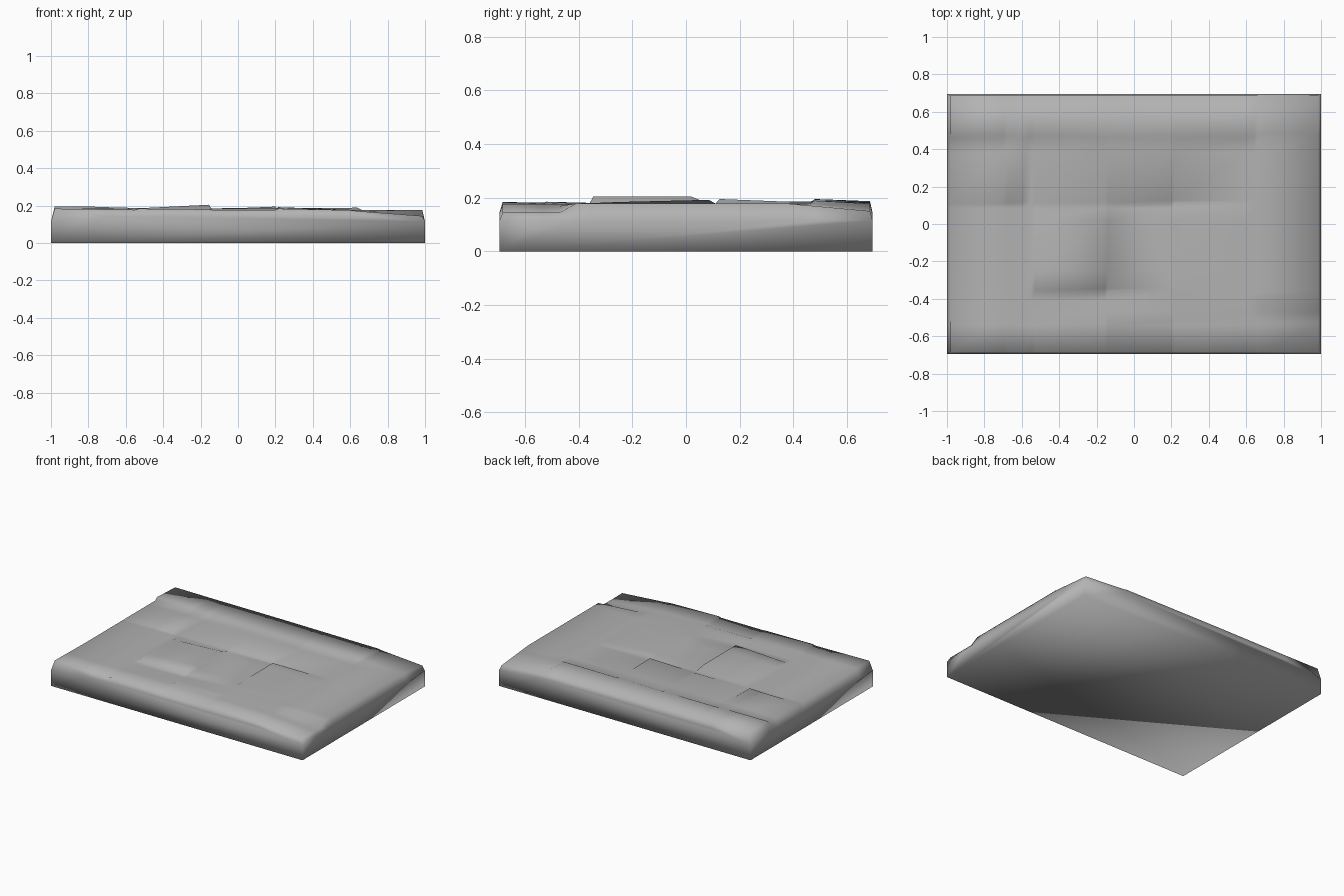
import bpy, bmesh


def ramp(v, a, b):
    return max(0.0, min(1.0, (v - a) / (b - a)))


# Worn paving plates: x range, y range, then heights front-left, front-right, back-right, back-left
PLATES = [
    (-0.53, -0.155, -0.345, 0.02, (0.186, 0.205, 0.204, 0.186)),   # centre left
    (-0.14, 0.20, -0.52, -0.25, (0.185, 0.184, 0.178, 0.178)),     # centre front
    (-0.14, 0.20, 0.125, 0.46, (0.181, 0.195, 0.182, 0.179)),      # centre back
    (0.215, 0.60, -0.25, 0.085, (0.184, 0.177, 0.177, 0.192)),     # centre right
    (-0.98, -0.595, 0.125, 0.46, (0.179, 0.191, 0.184, 0.177)),    # left
    (-0.53, -0.155, 0.125, 0.46, (0.178, 0.185, 0.185, 0.178)),    # middle back
    (-0.98, -0.55, -0.683, -0.345, (0.184, 0.178, 0.177, 0.178)),  # front left
    (-0.53, -0.155, -0.683, -0.36, (0.184, 0.180, 0.177, 0.177)),  # front middle
    (0.215, 0.60, -0.683, -0.36, (0.184, 0.176, 0.177, 0.178)),    # front right
    (-0.98, -0.70, 0.48, 0.686, (0.195, 0.194, 0.185, 0.187)),     # back left
    (-0.68, -0.155, 0.48, 0.686, (0.189, 0.188, 0.184, 0.185)),    # back middle
    (-0.14, 0.64, 0.48, 0.686, (0.186, 0.189, 0.178, 0.184)),      # back right
]


def top_height(x, y):
    # nearly level, with both right-hand corners worn down
    z = 0.178
    z -= 0.033 * ramp(x, 0.55, 0.98) * ramp(-y, 0.41, 0.47)
    z -= 0.028 * ramp(x, 0.6, 0.98) * ramp(y, 0.38, 0.685)
    for x0, x1, y0, y1, (a, b, c, d) in PLATES:
        if x0 <= x <= x1 and y0 <= y <= y1:
            u, v = ramp(x, x0, x1), ramp(y, y0, y1)
            z = max(z, (a * (1 - u) + b * u) * (1 - v) + (d * (1 - u) + c * u) * v)
    return z


# Top skin: grid lines paired where plates meet, so that each joint becomes a small step
xs = [-0.98, -0.70, -0.68, -0.595, -0.575, -0.55, -0.53, -0.155, -0.14,
      0.20, 0.215, 0.60, 0.64, 0.665, 0.985]
ys = [-0.683, -0.54, -0.52, -0.47, -0.41, -0.36, -0.345, -0.25, 0.02, 0.085,
      0.11, 0.125, 0.38, 0.46, 0.48, 0.686]
nx, ny = len(xs), len(ys)
bm = bmesh.new()
grid = [[bm.verts.new((x, y, top_height(x, y))) for y in ys] for x in xs]
for i in range(nx - 1):
    for j in range(ny - 1):
        bm.faces.new((grid[i][j], grid[i + 1][j], grid[i + 1][j + 1], grid[i][j + 1]))

# Shoulder: narrow slope from the top skin to the upright sides, then down to four foot corners
sides = [[(i, 0) for i in range(nx)], [(nx - 1, j) for j in range(ny)],
         [(i, ny - 1) for i in range(nx - 1, -1, -1)], [(0, j) for j in range(ny - 1, -1, -1)]]
feet = [bm.verts.new((x, y, 0)) for x, y in ((-1, -.695), (1, -.695), (1, .695), (-1, .695))]
shoulder = {}
for side in sides:
    for i, j in side:
        if (i, j) not in shoulder:
            x = -1 if i == 0 else 1 if i == nx - 1 else xs[i]
            y = -0.695 if j == 0 else 0.695 if j == ny - 1 else ys[j]
            z = 0.115 if i in (0, nx - 1) else 0.145
            shoulder[i, j] = bm.verts.new((x, y, z))
for k, side in enumerate(sides):
    for (a, b), (c, d) in zip(side, side[1:]):
        bm.faces.new((grid[a][b], grid[c][d], shoulder[c, d], shoulder[a, b]))
    bm.faces.new([shoulder[p] for p in side] + [feet[(k + 1) % 4], feet[k]])
bm.faces.new(feet)
bmesh.ops.recalc_face_normals(bm, faces=bm.faces)

# Finished slab, smooth shaded all over, mid-grey stone
mesh = bpy.data.meshes.new("stone_slab")
bm.to_mesh(mesh)
bm.free()
slab = bpy.data.objects.new("stone_slab", mesh)
bpy.context.collection.objects.link(slab)
slab.select_set(True)
bpy.context.view_layer.objects.active = slab
bpy.ops.object.shade_smooth()
stone = bpy.data.materials.new("stone")
stone.diffuse_color = (0.45, 0.45, 0.45, 1)
mesh.materials.append(stone)
